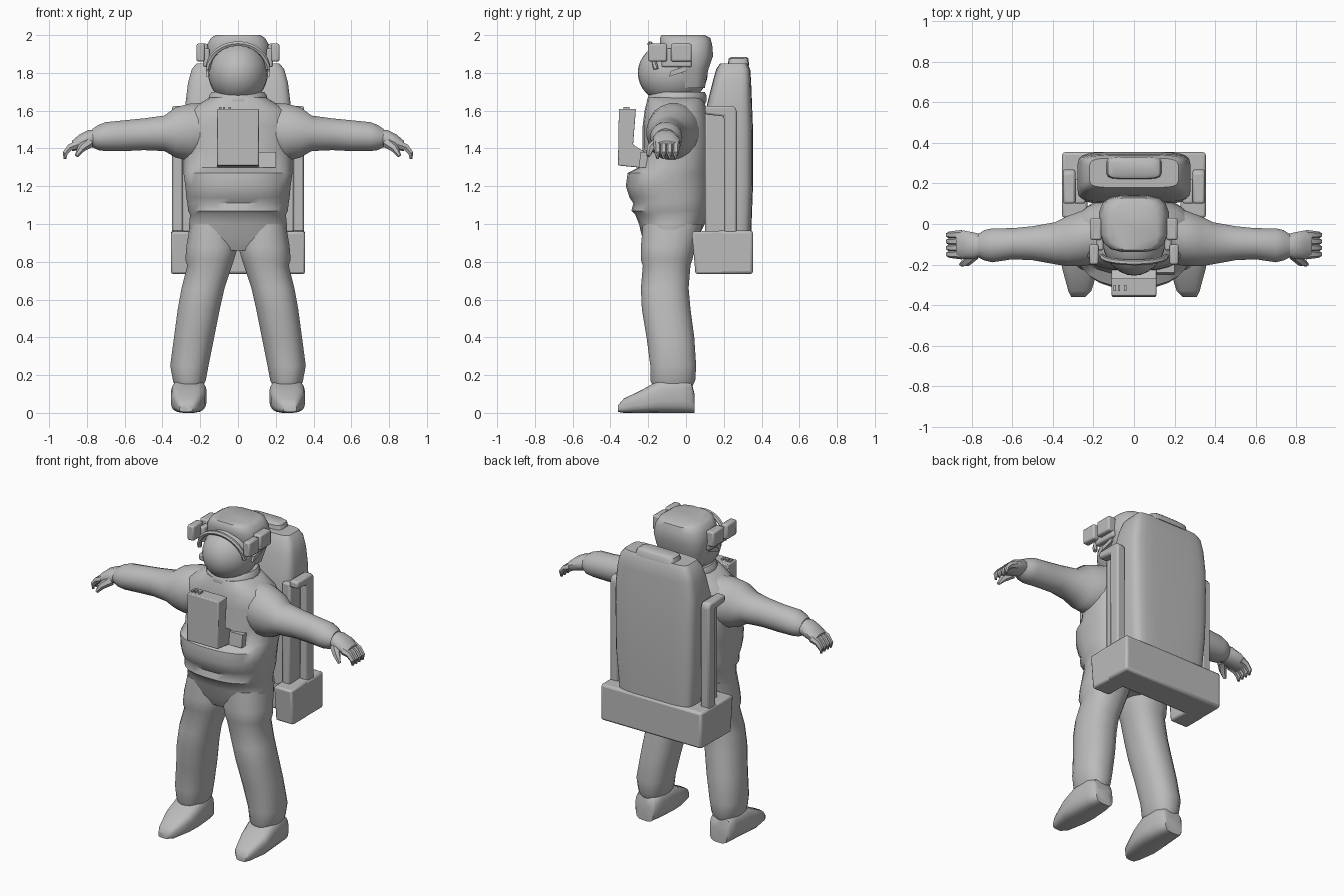
import bpy, bmesh, math
from mathutils import Vector

cube = bpy.data.objects.get("Cube")
if cube:
    bpy.data.objects.remove(cube)

suit = bpy.data.materials.new("suit grey")
suit.use_nodes = True
GREY = (.5, .5, .5, 1)
suit.diffuse_color = GREY
suit.node_tree.nodes["Principled BSDF"].inputs["Base Color"].default_value = GREY


def finish(name, bm, mirror=False, bevel=0, angle=45):
    bmesh.ops.recalc_face_normals(bm, faces=bm.faces)
    mesh = bpy.data.meshes.new(name)
    bm.to_mesh(mesh)
    bm.free()
    ob = bpy.data.objects.new(name, mesh)
    bpy.context.collection.objects.link(ob)
    mesh.materials.append(suit)
    bpy.ops.object.select_all(action='DESELECT')
    ob.select_set(True)
    bpy.context.view_layer.objects.active = ob
    bpy.ops.object.shade_smooth_by_angle(angle=math.radians(angle))
    if bevel:
        mod = ob.modifiers.new("Bevel", 'BEVEL')
        mod.width, mod.segments = bevel, 2
    if mirror:
        ob.modifiers.new("Mirror", 'MIRROR')
    return ob


def loft(name, axis, sections, power=2, sides=20, mirror=False):
    """Skin rounded sections (t, a0, a1, b0, b1) along an axis."""
    bm = bmesh.new()
    rings = []
    for t, a0, a1, b0, b1 in sections:
        ring = []
        for i in range(sides):
            ang = math.tau * (i + .5) / sides
            c, s = math.cos(ang), math.sin(ang)
            c = math.copysign(abs(c) ** (2 / power), c)
            s = math.copysign(abs(s) ** (2 / power), s)
            a = (a0 + a1) / 2 + c * (a1 - a0) / 2
            b = (b0 + b1) / 2 + s * (b1 - b0) / 2
            co = {'x': (t, a, b), 'y': (a, t, b), 'z': (a, b, t)}[axis]
            ring.append(bm.verts.new(co))
        rings.append(ring)
    for low, high in zip(rings, rings[1:]):
        for i in range(sides):
            j = (i + 1) % sides
            bm.faces.new((low[i], low[j], high[j], high[i]))
    bm.faces.new(rings[0])
    bm.faces.new(rings[-1])
    return finish(name, bm, mirror)


def stack(name, sections, **kw):
    """Upright loft symmetric in x: (z, half width, front, back)."""
    return loft(name, 'z', [(z, -w, w, f, b) for z, w, f, b in sections], **kw)


def prism(name, profile, x0, x1, mirror=False, bevel=0):
    """Extrude a (y, z) outline from x0 to x1."""
    bm = bmesh.new()
    face = bm.faces.new([bm.verts.new((x0, y, z)) for y, z in profile])
    out = bmesh.ops.extrude_face_region(bm, geom=[face])
    moved = [v for v in out["geom"] if isinstance(v, bmesh.types.BMVert)]
    bmesh.ops.translate(bm, verts=moved, vec=(x1 - x0, 0, 0))
    return finish(name, bm, mirror, bevel, 30)


def box(name, x0, x1, y0, y1, z0, z1, **kw):
    return prism(name, [(y0, z0), (y1, z0), (y1, z1), (y0, z1)], x0, x1, **kw)


def tube(name, points, radii, sides=8, mirror=False):
    """Tapered tube through points."""
    bm = bmesh.new()
    pts = [Vector(p) for p in points]
    rings = []
    for k, p in enumerate(pts):
        d = pts[min(k + 1, len(pts) - 1)] - pts[max(k - 1, 0)]
        q = d.to_track_quat('Z', 'Y')
        rings.append([bm.verts.new(p + q @ Vector((
            radii[k] * math.cos(math.tau * i / sides),
            radii[k] * math.sin(math.tau * i / sides), 0))) for i in range(sides)])
    for a, b in zip(rings, rings[1:]):
        for i in range(sides):
            j = (i + 1) % sides
            bm.faces.new((a[i], a[j], b[j], b[i]))
    bm.faces.new(rings[0])
    bm.faces.new(rings[-1])
    return finish(name, bm, mirror)


# Body: shorts, waist folds, belly bulge, chest and collar
stack("torso", [
    (.86, .2, -.2, .02), (.92, .26, -.23, .06), (1, .26, -.25, .1),
    (1.05, .255, -.27, .12), (1.07, .265, -.29, .12), (1.11, .27, -.28, .13),
    (1.14, .275, -.3, .13), (1.2, .28, -.32, .14), (1.27, .29, -.31, .14),
    (1.3, .29, -.25, .14), (1.4, .29, -.23, .14), (1.52, .3, -.23, .13),
    (1.6, .27, -.22, .11), (1.64, .2, -.21, .1), (1.67, .15, -.2, .09)],
    power=2.5, sides=28)

# Arms
loft("arm", 'x', [
    (.12, -.18, .1, 1.36, 1.645), (.25, -.21, .07, 1.33, 1.64),
    (.33, -.21, .04, 1.35, 1.62), (.39, -.2, .01, 1.385, 1.575),
    (.5, -.18, -.01, 1.39, 1.56), (.6, -.175, -.02, 1.385, 1.55),
    (.7, -.19, -.02, 1.385, 1.54), (.74, -.18, -.03, 1.39, 1.525),
    (.77, -.165, -.05, 1.405, 1.505)], mirror=True)

# Gloves: palm, four curled fingers and a thumb
loft("glove", 'x', [
    (.75, -.16, -.05, 1.41, 1.5), (.79, -.175, -.04, 1.4, 1.5),
    (.84, -.175, -.03, 1.39, 1.475), (.88, -.165, -.04, 1.385, 1.44)],
    mirror=True, sides=12)
for i in range(4):
    y = -.15 + i * .032
    tube("finger", [(.85, y, 1.42), (.89, y, 1.405), (.915, y, 1.375),
                    (.915, y, 1.345)], [.025, .02, .016, .008], 6, True)
tube("thumb", [(.79, -.15, 1.43), (.83, -.19, 1.4), (.855, -.2, 1.36)],
     [.03, .022, .01], 6, True)

# Legs with loose shorts hem and baggy shins
loft("leg", 'z', [
    (.13, .19, .33, -.17, .03), (.17, .17, .345, -.19, .05),
    (.25, .155, .36, -.19, .055), (.4, .125, .34, -.21, .045),
    (.55, .095, .32, -.235, .025), (.66, .07, .3, -.24, .015),
    (.78, .03, .27, -.23, .025), (.81, .02, .28, -.24, .035),
    (.88, 0, .275, -.24, .05), (1, .02, .255, -.23, .09)],
    power=2.3, mirror=True)

# Boots
loft("boot", 'y', [
    (-.36, .24, .31, .005, .04), (-.33, .21, .325, 0, .075),
    (-.22, .175, .355, 0, .13), (-.14, .165, .355, 0, .175),
    (-.02, .175, .345, 0, .19), (.03, .19, .335, 0, .16),
    (.045, .2, .32, 0, .1)], power=3.2, mirror=True)

# Helmet: globe, neck ring and hood
bm = bmesh.new()
bmesh.ops.create_uvsphere(bm, u_segments=28, v_segments=18, radius=1)
bmesh.ops.scale(bm, verts=bm.verts, vec=(.158, .185, .165))
bmesh.ops.translate(bm, verts=bm.verts, vec=(0, -.07, 1.8))
finish("helmet_globe", bm)
stack("neck_ring", [(1.63, .15, -.2, .1), (1.65, .16, -.21, .11),
                    (1.68, .155, -.2, .11), (1.7, .14, -.18, .1)])
stack("hood", [(1.72, .13, -.05, .1), (1.82, .165, -.08, .12),
               (1.89, .175, -.13, .145), (1.95, .165, -.14, .14),
               (1.985, .145, -.14, .13), (2, .12, -.13, .1)],
      power=3.2, sides=16)

# Brim arching over the globe
arch = [(.158 * math.cos(a), -.16 - .03 * math.sin(a), 1.82 + .135 * math.sin(a))
        for a in (math.pi * k / 16 for k in range(17))]
tube("brim", arch, [.014] * len(arch), 6)

# Helmet side lamps, mounts and latches
box("lamp_mount", .15, .185, -.13, .03, 1.83, 1.93, mirror=True, bevel=.01)
box("front_lamp", .175, .22, -.2, -.1, 1.86, 1.955, mirror=True, bevel=.01)
box("rear_lamp", .16, .215, -.08, .03, 1.86, 1.955, mirror=True, bevel=.01)
prism("latch", [(-.09, 1.78), (0, 1.81), (.01, 1.84), (-.08, 1.81)],
      .13, .17, mirror=True)

# Chest control box with switches
prism("chest_box", [(-.36, 1.31), (-.21, 1.295), (-.2, 1.37), (-.28, 1.42),
                    (-.265, 1.61), (-.355, 1.61)], -.11, .11, bevel=.006)
prism("chest_bracket", [(-.25, 1.3), (-.2, 1.3), (-.2, 1.38), (-.24, 1.38)],
      .1, .2)
for x in (-.1, -.08, -.05):
    box("switch", x, x + .012, -.33, -.3, 1.605, 1.62)

# Life support pack: shell, cap, side panels, posts and base
stack("pack_shell", [
    (.94, .255, .1, .345), (1.2, .275, .1, .355), (1.5, .28, .1, .355),
    (1.63, .28, .11, .35), (1.75, .265, .14, .345), (1.82, .245, .16, .34),
    (1.85, .22, .18, .325)], power=6, sides=24)
stack("pack_cap", [(1.84, .14, .22, .335), (1.875, .13, .225, .33),
                   (1.885, .11, .24, .32)], power=5, sides=16)
box("side_panel", .24, .295, .1, .22, .95, 1.6, mirror=True, bevel=.01)
prism("pack_post", [(.2, .95), (.27, .95), (.27, 1.6), (.255, 1.625),
                    (.1, 1.625), (.1, 1.58), (.2, 1.57)],
      .29, .35, mirror=True, bevel=.012)
box("pack_base", -.355, .355, .17, .355, .735, .965, bevel=.015)
prism("base_arm", [(.05, .735), (.2, .735), (.2, .965), (.03, .96)],
      .23, .355, mirror=True, bevel=.012)
